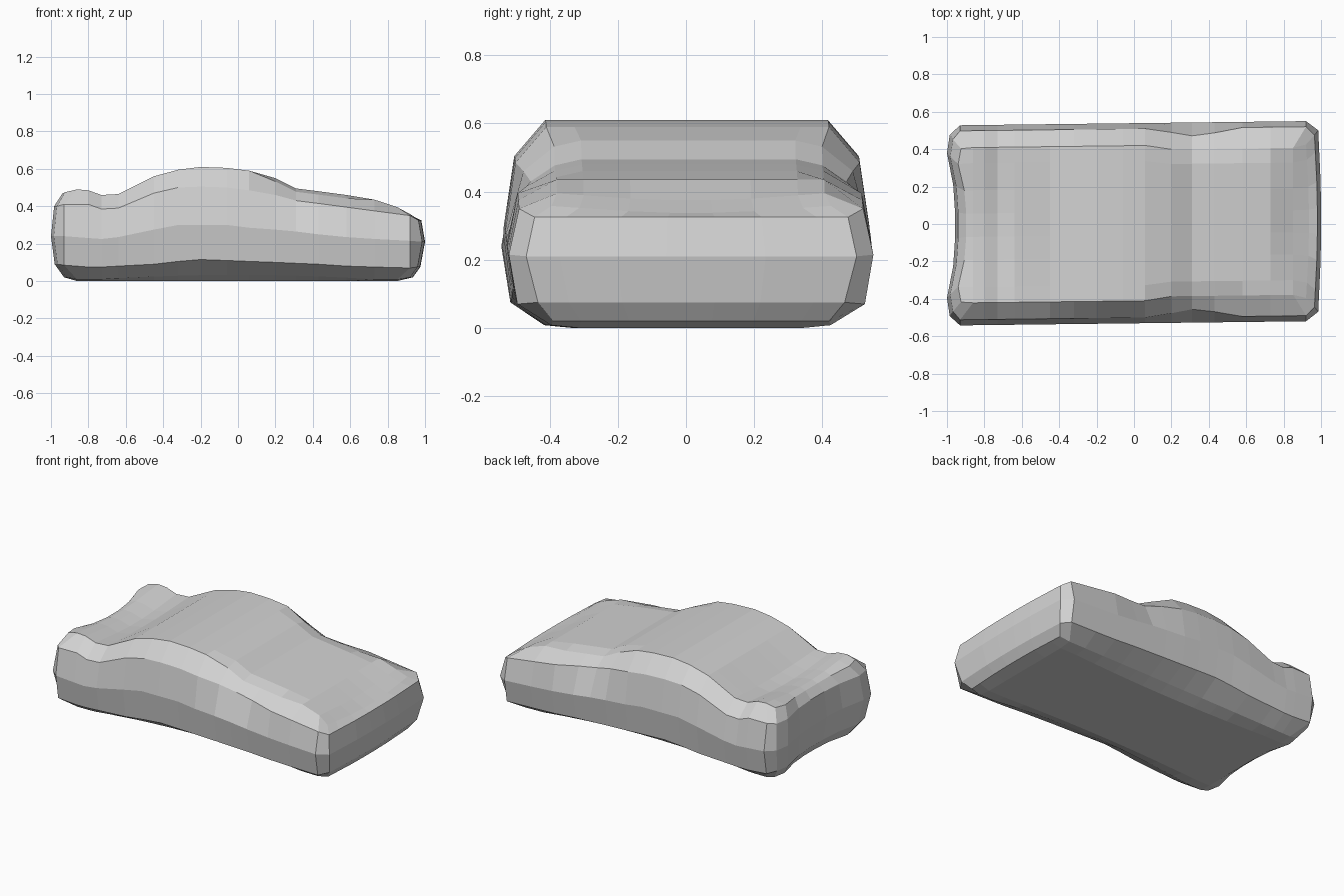
import bpy
import bmesh

if "Cube" in bpy.data.objects:
    bpy.data.objects.remove(bpy.data.objects["Cube"], do_unlink=True)

# One plain grey for the whole shell
grey = bpy.data.materials.new("plain_grey")
grey.use_nodes = True
grey.diffuse_color = (0.65, 0.65, 0.65, 1)
shader = next(n for n in grey.node_tree.nodes if n.type == 'BSDF_PRINCIPLED')
shader.inputs["Base Color"].default_value = grey.diffuse_color
shader.inputs["Roughness"].default_value = 0.8

# Rows run from the floor edge up: floor, sill, waist, shoulder, roof edge
COLUMNS = (-1, -.8, -.45, -.15, .15, .45, .8, 1)
WIDTHS = (.41, .51, .535, .505, .415)
END_WIDTHS = (.405, .45, .485, .46, .41)
LAST_ROW = len(WIDTHS) - 1
LAST_COL = len(COLUMNS) - 1

# Body sections: x, roof, shoulder, waist, sill heights
SECTIONS = [
    (-.93, .49, .41, .24, .085),
    (-.8, .485, .41, .23, .075),
    (-.73, .46, .385, .225, .075),
    (-.64, .465, .39, .235, .08),
    (-.45, .56, .47, .275, .09),
    (-.32, .595, .5, .3, .105),
    (-.2, .61, .505, .3, .115),
    (-.06, .605, .5, .3, .11),
    (.06, .59, .485, .285, .105),
    (.2, .55, .46, .275, .1),
    (.31, .495, .43, .265, .095),
    (.43, .48, .415, .25, .09),
    (.58, .46, .395, .235, .08),
    (.73, .435, .375, .225, .075),
    (.92, .395, .35, .215, .07),
]
# Rounded ends: x and height of each row
REAR = [(-.915, .02), (-.965, .09), (-.985, .24), (-.968, .4), (-.925, .475)]
NOSE = [(.92, .02), (.96, .075), (.985, .21), (.965, .325), (.92, .358)]


def place(x, z, y):
    """Skew the plan very slightly along the length."""
    return (x, y + .004 + .012 * x, z)


def roof_dent(x, col):
    """Shallow sag across the tail and the tip of the bonnet."""
    inner = min(1, (1 - abs(col)) * 1.4)
    if x < -.6:
        return -.03 * inner * min(1, (-.55 - x) / .2)
    return -.02 * inner if x > .8 else 0


def section_point(section, row, col):
    x, roof, shoulder, waist, sill = section
    arch = max(0, 1 - (x / .75) ** 2)       # the floor edge lifts mid-length
    z = (.008 + .025 * arch, sill, waist, shoulder, roof)[row]
    width = WIDTHS[row]
    if row == 0:
        width -= .03 * arch
        z = z if abs(col) == 1 else 0
    if row == 3:                            # pinch at the windscreen base
        width -= .045 * max(0, 1 - abs(x - .33) / .25)
    if row == LAST_ROW:
        z += roof_dent(x, col)
        if x > .15:                         # narrower bonnet, edges drooping
            width -= .022
            if abs(col) == 1 and x < .7:
                z -= .018
    if row in (0, LAST_ROW) and abs(x) > .9:
        x *= .925
    return place(x, z, width * col)


def end_point(profile, row, col):
    x, z = profile[row]
    inner = 1 - abs(col)
    if x < 0:                               # concave tail
        x += -.015 if .7 < abs(col) < 1 else .033 * inner
    else:                                   # gently bowed nose
        x += .015 * min(1, inner * 1.5)
    if row == LAST_ROW:
        z += roof_dent(x, col)
    return place(x, z, END_WIDTHS[row] * col)


# Grid cells around the outline of a section, in order
rows = range(LAST_ROW + 1)
OUTLINE = ([(r, 0) for r in rows]
           + [(LAST_ROW, c) for c in range(1, LAST_COL)]
           + [(r, LAST_COL) for r in reversed(rows)]
           + [(0, c) for c in range(LAST_COL - 1, 0, -1)])

bm = bmesh.new()


def build_end(profile):
    """Closed end wall; returns its outline for bridging."""
    grid = [[bm.verts.new(end_point(profile, r, c)) for c in COLUMNS] for r in rows]
    for r in range(LAST_ROW):
        for c in range(LAST_COL):
            bm.faces.new((grid[r][c], grid[r][c + 1], grid[r + 1][c + 1], grid[r + 1][c]))
    return [grid[r][c] for r, c in OUTLINE]


# Loft the shell from tail to nose
rings = [build_end(REAR)]
for section in SECTIONS:
    rings.append([bm.verts.new(section_point(section, r, COLUMNS[c])) for r, c in OUTLINE])
rings.append(build_end(NOSE))
for a, b in zip(rings, rings[1:]):
    for i in range(len(a)):
        j = (i + 1) % len(a)
        bm.faces.new((a[i], a[j], b[j], b[i]))
bmesh.ops.recalc_face_normals(bm, faces=bm.faces)

mesh = bpy.data.meshes.new("car_body")
bm.to_mesh(mesh)
bm.free()
mesh.materials.append(grey)
body = bpy.data.objects.new("car_body", mesh)
bpy.context.collection.objects.link(body)
